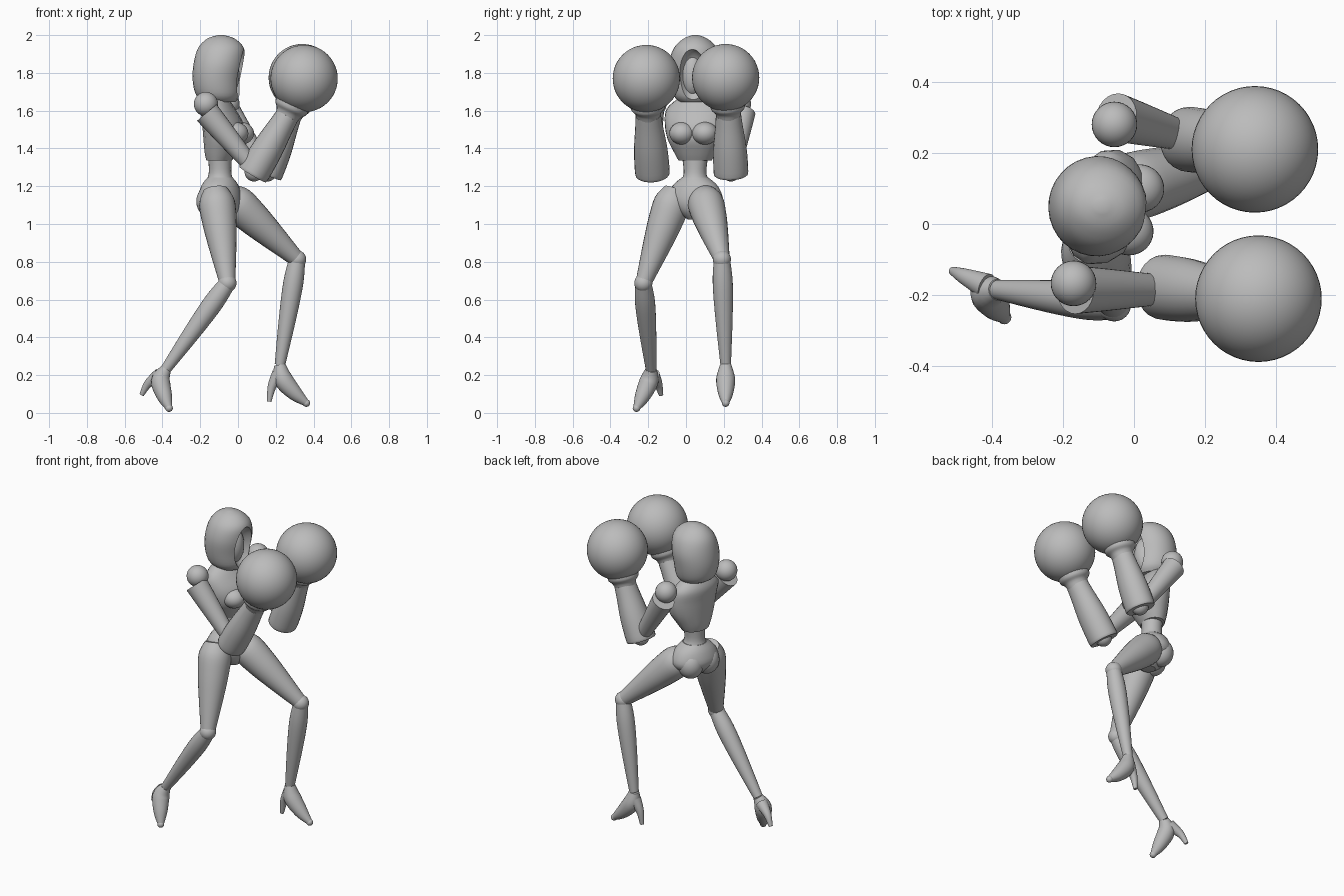
import bpy, bmesh, math
from mathutils import Vector, Matrix

if "Cube" in bpy.data.objects:
    bpy.data.objects.remove(bpy.data.objects["Cube"])

GREY = (0.5, 0.5, 0.5, 1)
grey = bpy.data.materials.new("plain grey")
grey.use_nodes = True
grey.diffuse_color = GREY
grey.node_tree.nodes["Principled BSDF"].inputs["Base Color"].default_value = GREY
parts = []
UP = Vector((0, 0, 1))


def finish(name, bm):
    mesh = bpy.data.meshes.new(name)
    bmesh.ops.recalc_face_normals(bm, faces=bm.faces)
    bm.to_mesh(mesh)
    bm.free()
    mesh.materials.append(grey)
    part = bpy.data.objects.new(name, mesh)
    bpy.context.collection.objects.link(part)
    parts.append(part)
    return part


def turned(yaw):
    return Matrix.Rotation(math.radians(yaw), 4, 'Z')


def smooth_path(rings, steps):
    """Catmull-Rom curve through vectors of (x, y, z, depth, width)."""
    points = [rings[0], *rings, rings[-1]]
    result = []
    for before, start, end, after in zip(points, points[1:], points[2:], points[3:]):
        for step in range(steps):
            t = step / steps
            bend = (2 * before - 5 * start + 4 * end - after) * t * t
            twist = (3 * (start - end) + after - before) * t * t * t
            result.append(start + ((end - before) * t + bend + twist) / 2)
    return result + [rings[-1]]


def loft(name, rings, yaw=None, sides=24, steps=4):
    """Skin elliptical rings: level ones turned by yaw, or ones square to the path."""
    data = smooth_path([Vector(ring) for ring in rings], steps)
    centres = [Vector(ring[:3]) for ring in data]
    bm = bmesh.new()
    loops = []
    for i, (centre, ring) in enumerate(zip(centres, data)):
        along, across = UP, Vector((0, 1, 0))
        if yaw is None:
            along = (centres[min(i + 1, len(data) - 1)] - centres[max(i - 1, 0)]).normalized()
            across = (across - along * across.dot(along)).normalized()
        else:
            across = turned(yaw).to_3x3() @ across
        depth, width = across.cross(along) * ring[3], across * ring[4]
        angles = [math.tau * k / sides for k in range(sides)]
        loops.append([bm.verts.new(centre + depth * math.cos(a) + width * math.sin(a))
                      for a in angles])
    for low, high in zip(loops, loops[1:]):
        for k in range(sides):
            bm.faces.new((low[k - 1], low[k], high[k], high[k - 1]))
    bm.faces.new(loops[0])
    bm.faces.new(loops[-1])
    return finish(name, bm)


def limb(name, start, end, profile, flat=1):
    """Straight limb whose profile is (fraction along, radius)."""
    loft(name, [(*Vector(start).lerp(Vector(end), f), r, r * flat) for f, r in profile])


def stack(name, centre, yaw, rings, sides=24):
    """Body part of level rings: (height, forward shift, depth, width)."""
    return loft(name, [(centre[0] + shift, centre[1], z, depth, width)
                       for z, shift, depth, width in rings], yaw, sides)


def ball(name, centre, size, yaw=0, segments=32):
    bm = bmesh.new()
    bmesh.ops.create_uvsphere(bm, u_segments=segments, v_segments=segments // 2, radius=1)
    scale = Matrix.Diagonal((*size, 1)) if isinstance(size, tuple) else Matrix.Scale(size, 4)
    bm.transform(Matrix.Translation(centre) @ turned(yaw) @ scale)
    for vert in bm.verts:
        vert.co = Vector(vert.co[:3])
    return finish(name, bm)


# Hooded head with an open face
hood = stack("hood", (-.1, .05), -8, [
    (1.645, .01, .075, .08), (1.68, -.005, .115, .115), (1.76, -.01, .13, .135),
    (1.85, 0, .135, .14), (1.93, .01, .122, .115), (1.98, .01, .075, .065),
    (2, .01, .015, .015)], sides=32)
cutter = ball("face_cutter", (.06, .03, 1.78), (.11, .08, .15), yaw=-8)
cutter.hide_render = True
opening = hood.modifiers.new("face_opening", 'BOOLEAN')
opening.object = cutter
opening.solver = 'EXACT'
bpy.context.view_layer.objects.active = hood
bpy.ops.object.modifier_apply(modifier=opening.name)
parts.remove(cutter)
bpy.data.objects.remove(cutter)
ball("face", (-.06, .035, 1.79), (.068, .062, .115), yaw=-8)

# Torso, from neck to hips
SPINE = (-.095, .048)
stack("neck", SPINE, -14, [(1.62, -.01, .055, .06), (1.74, 0, .045, .045)])
stack("chest", SPINE, -14, [
    (1.335, -.005, .066, .09), (1.38, .005, .085, .115), (1.45, .02, .105, .15),
    (1.53, .015, .105, .165), (1.61, -.01, .085, .155), (1.67, -.015, .055, .085)], sides=16)
stack("waist", SPINE, -18, [(1.22, 0, .075, .08), (1.27, 0, .06, .06), (1.36, 0, .062, .07)])
stack("pelvis", SPINE, -22, [
    (1.245, 0, .068, .072), (1.2, 0, .095, .125), (1.13, 0, .11, .15),
    (1.07, .015, .085, .1), (1.025, .025, .04, .04)])
for side, sign in (("right", -1), ("left", 1)):
    ball(side + "_bust", (sign * .015, .04 + sign * .06, 1.48), (.07, .068, .06), yaw=-14)
    ball(side + "_buttock", (-.128 + sign * .018, .055 + sign * .055, 1.12),
         (.075, .075, .085), yaw=-22)

# Arms and ball gloves
UPPER_ARM = [(0, .068), (.35, .06), (1, .043)]
GAUNTLET = [(-.04, .077), (0, .085), (.4, .082), (.8, .068), (1, .062)]
GLOVE_CUFF = [(-.1, .06), (.08, .07), (.22, .092), (.5, .09)]


def build_arm(side, shoulder, arm_top, elbow, cuff, wrist, glove):
    ball(side + "_shoulder", shoulder, .064)
    limb(side + "_upper_arm", arm_top, elbow, UPPER_ARM)
    ball(side + "_elbow", cuff, .05)
    limb(side + "_gauntlet", cuff, wrist, GAUNTLET, flat=1.08)
    limb(side + "_glove_cuff", wrist, glove, GLOVE_CUFF)
    ball(side + "_glove", glove, .178, segments=48)


build_arm("right", shoulder=(-.17, -.167, 1.635), arm_top=(-.165, -.185, 1.59),
          elbow=(.07, -.185, 1.31), cuff=(.085, -.178, 1.275),
          wrist=(.262, -.2, 1.575), glove=(.35, -.21, 1.77))
build_arm("left", shoulder=(-.055, .28, 1.635), arm_top=(-.05, .3, 1.59),
          elbow=(.13, .25, 1.31), cuff=(.155, .238, 1.275),
          wrist=(.275, .225, 1.575), glove=(.34, .21, 1.775))

# Legs and heeled feet
THIGH = [(0, .065), (.14, .095), (.36, .09), (.6, .074), (.9, .05), (1, .042)]
SHIN = [(0, .043), (.22, .053), (.55, .046), (1, .028)]
FOOT = (.03, .05, .04, .018)
HEEL = (.037, .023, .012)


def build_leg(side, hip, knee, ankle, foot, heel):
    limb(side + "_thigh", hip, knee, THIGH)
    ball(side + "_knee", knee, .048)
    limb(side + "_shin", knee, ankle, SHIN)
    loft(side + "_foot", [(*p, r, r) for p, r in zip((ankle, *foot), FOOT)])
    ball(side + "_toe", foot[-1], .02)
    loft(side + "_heel", [(*p, r, r) for p, r in zip(heel, HEEL)])


build_leg("right", hip=(-.12, -.05, 1.18), knee=(-.056, -.226, .687),
          ankle=(-.383, -.185, .23),
          foot=[(-.41, -.195, .17), (-.388, -.232, .085), (-.365, -.262, .025)],
          heel=[(-.415, -.175, .2), (-.475, -.148, .155), (-.51, -.132, .095)])
build_leg("left", hip=(-.06, .09, 1.16), knee=(.313, .19, .813),
          ankle=(.222, .21, .255),
          foot=[(.238, .21, .18), (.3, .21, .105), (.362, .21, .052)],
          heel=[(.215, .21, .205), (.18, .21, .14), (.165, .21, .06)])

# Smooth shading with sharp seams
bpy.ops.object.select_all(action='DESELECT')
for part in parts:
    part.select_set(True)
bpy.context.view_layer.objects.active = hood
bpy.ops.object.shade_smooth_by_angle(angle=math.radians(35))
